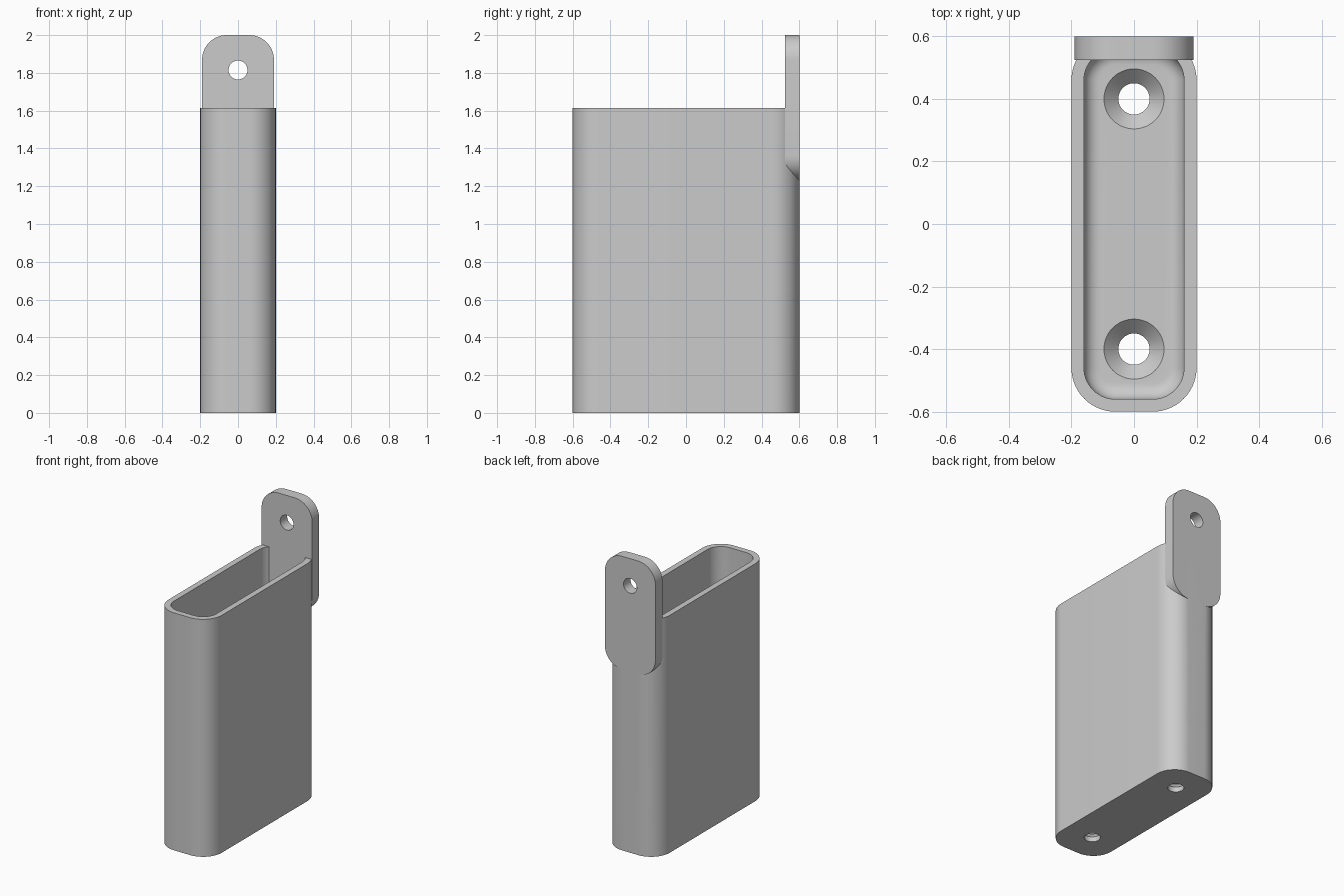
import bpy, bmesh, math

if "Cube" in bpy.data.objects:
    bpy.data.objects.remove(bpy.data.objects["Cube"], do_unlink=True)

HEIGHT, FLOOR, FILLET, WALL = 1.615, 0.08, 0.05, 0.04

grey = bpy.data.materials.new("plain grey")
grey.use_nodes = True
colour = (0.6, 0.6, 0.6, 1)
grey.diffuse_color = colour
grey.node_tree.nodes["Principled BSDF"].inputs["Base Color"].default_value = colour


def rounded_rect(hx, hy, r, steps=14):
    """Counter-clockwise outline of a rounded rectangle."""
    pts = []
    for k, (sx, sy) in enumerate([(1, 1), (-1, 1), (-1, -1), (1, -1)]):
        for i in range(steps + 1):
            a = math.pi / 2 * (k + i / steps)
            pts.append((sx * (hx - r) + r * math.cos(a),
                        sy * (hy - r) + r * math.sin(a)))
    return pts


def circle(r, steps=48):
    return [(r * math.cos(2 * math.pi * i / steps),
             r * math.sin(2 * math.pi * i / steps)) for i in range(steps)]


def loft(name, rings):
    """Skin a stack of (outline, z) rings and cap both ends."""
    bm = bmesh.new()
    loops = [[bm.verts.new((x, y, z)) for x, y in pts] for pts, z in rings]
    for a, b in zip(loops, loops[1:]):
        n = len(a)
        for i in range(n):
            j = (i + 1) % n
            bm.faces.new((a[i], a[j], b[j], b[i]))
    bm.faces.new(loops[0][::-1])
    bm.faces.new(loops[-1])
    bmesh.ops.recalc_face_normals(bm, faces=bm.faces)
    mesh = bpy.data.meshes.new(name)
    bm.to_mesh(mesh)
    bm.free()
    mesh.materials.append(grey)
    obj = bpy.data.objects.new(name, mesh)
    bpy.context.collection.objects.link(obj)
    return obj


def combine(target, tool, operation):
    """Apply a boolean and discard the tool."""
    bpy.context.view_layer.objects.active = target
    mod = target.modifiers.new(operation, 'BOOLEAN')
    mod.operation, mod.object, mod.solver = operation, tool, 'EXACT'
    bpy.ops.object.modifier_apply(modifier=mod.name)
    bpy.data.objects.remove(tool, do_unlink=True)


# Open-topped holder: outer wall, rim, inner wall, filleted floor
outer = rounded_rect(0.2, 0.6, 0.14)
rings = [(outer, 0), (outer, HEIGHT)]
rings.append((rounded_rect(0.2 - WALL, 0.6 - WALL, 0.1), HEIGHT))
for i in range(9):
    a = math.pi / 2 * i / 8
    d = WALL + FILLET * (1 - math.cos(a))
    rings.append((rounded_rect(0.2 - d, 0.6 - d, 0.14 - d),
                  FLOOR + FILLET * (1 - math.sin(a))))
holder = loft("holder_with_hanging_tab", rings)

# Hanging tab on the back wall
tab = loft("tab", [(rounded_rect(0.19, 0.385, 0.13), 0),
                   (rounded_rect(0.19, 0.385, 0.13), 0.075)])
tab.rotation_euler.x = math.pi / 2
tab.location = (0, 0.6, 1.615)
bpy.context.view_layer.update()
combine(holder, tab, 'UNION')

# Hanging hole through the tab
drill = loft("tab_hole", [(circle(0.05), -0.2), (circle(0.05), 0.2)])
drill.rotation_euler.x = math.pi / 2
drill.location = (0, 0.56, 1.815)
bpy.context.view_layer.update()
combine(holder, drill, 'DIFFERENCE')

# Countersunk screw holes in the floor
for y in (-0.4, 0.4):
    sink = loft("screw_hole", [(circle(0.05), -0.1), (circle(0.05), FLOOR - 0.046),
                               (circle(0.096), FLOOR), (circle(0.096), FLOOR + 0.1)])
    sink.location.y = y
    bpy.context.view_layer.update()
    combine(holder, sink, 'DIFFERENCE')

bpy.ops.object.select_all(action='DESELECT')
holder.select_set(True)
bpy.context.view_layer.objects.active = holder
bpy.ops.object.shade_smooth_by_angle(angle=math.radians(30))
